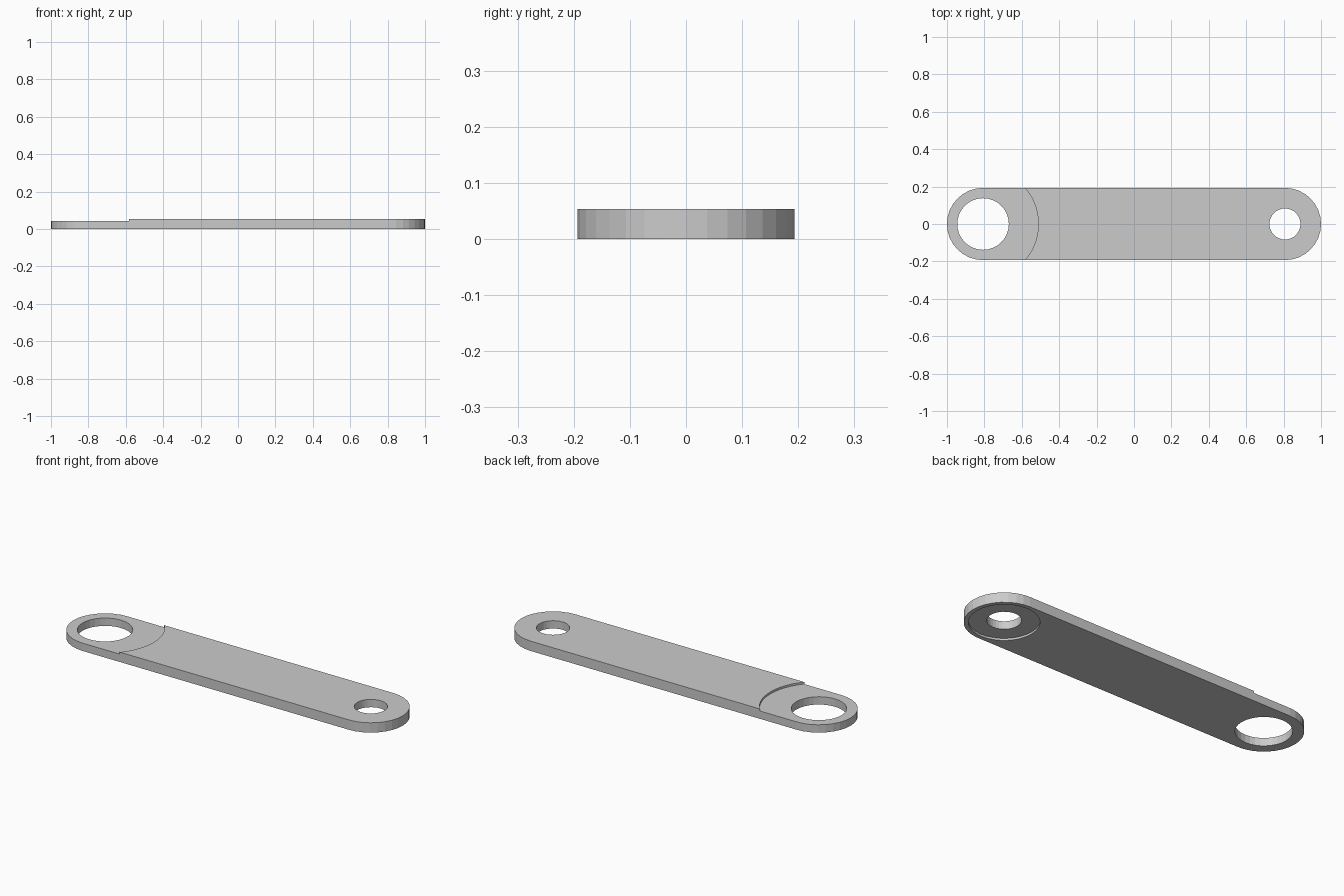
import bpy, bmesh
from math import cos, sin, pi

if "Cube" in bpy.data.objects:
    bpy.data.objects.remove(bpy.data.objects["Cube"])

R, CX = 0.193, 0.807          # end radius and end centre offset
H, H_STEP = 0.054, 0.043      # full and stepped thickness
RECESS = 0.011                # depth of the underside recess
SEG = 32

# Flat bar with rounded ends, extruded from a stadium outline
outline = []
for cx, start in ((CX, -pi / 2), (-CX, pi / 2)):
    for i in range(SEG // 2 + 1):
        a = start + 2 * pi * i / SEG
        outline.append((cx + R * cos(a), R * sin(a), 0))
bm = bmesh.new()
base = bm.faces.new([bm.verts.new(p) for p in outline])
top = bmesh.ops.extrude_face_region(bm, geom=[base])["geom"]
bmesh.ops.translate(bm, vec=(0, 0, H),
                    verts=[g for g in top if isinstance(g, bmesh.types.BMVert)])
bmesh.ops.recalc_face_normals(bm, faces=bm.faces)
mesh = bpy.data.meshes.new("link_bar")
bm.to_mesh(mesh)
bm.free()
bar = bpy.data.objects.new("link_bar", mesh)
bpy.context.collection.objects.link(bar)


def cut(name, x, radius, z0, z1, seg=SEG):
    """Subtract an upright cylinder from the bar."""
    bpy.ops.mesh.primitive_cylinder_add(vertices=seg, radius=radius, depth=z1 - z0,
                                        location=(x, 0, (z0 + z1) / 2))
    cutter = bpy.context.object
    cutter.name = name
    mod = bar.modifiers.new(name, "BOOLEAN")
    mod.operation, mod.solver, mod.object = "DIFFERENCE", "EXACT", cutter
    bpy.context.view_layer.objects.active = bar
    bpy.ops.object.modifier_apply(modifier=name)
    bpy.data.objects.remove(cutter)


# Lowered end, through holes and underside recess
cut("step_cutter", -CX, 0.296, H_STEP, 0.2, 64)
cut("large_hole_cutter", -CX, 0.138, -0.1, 0.2)
cut("small_hole_cutter", CX, 0.083, -0.1, 0.2)
cut("recess_cutter", CX, 0.171, -0.1, RECESS)
